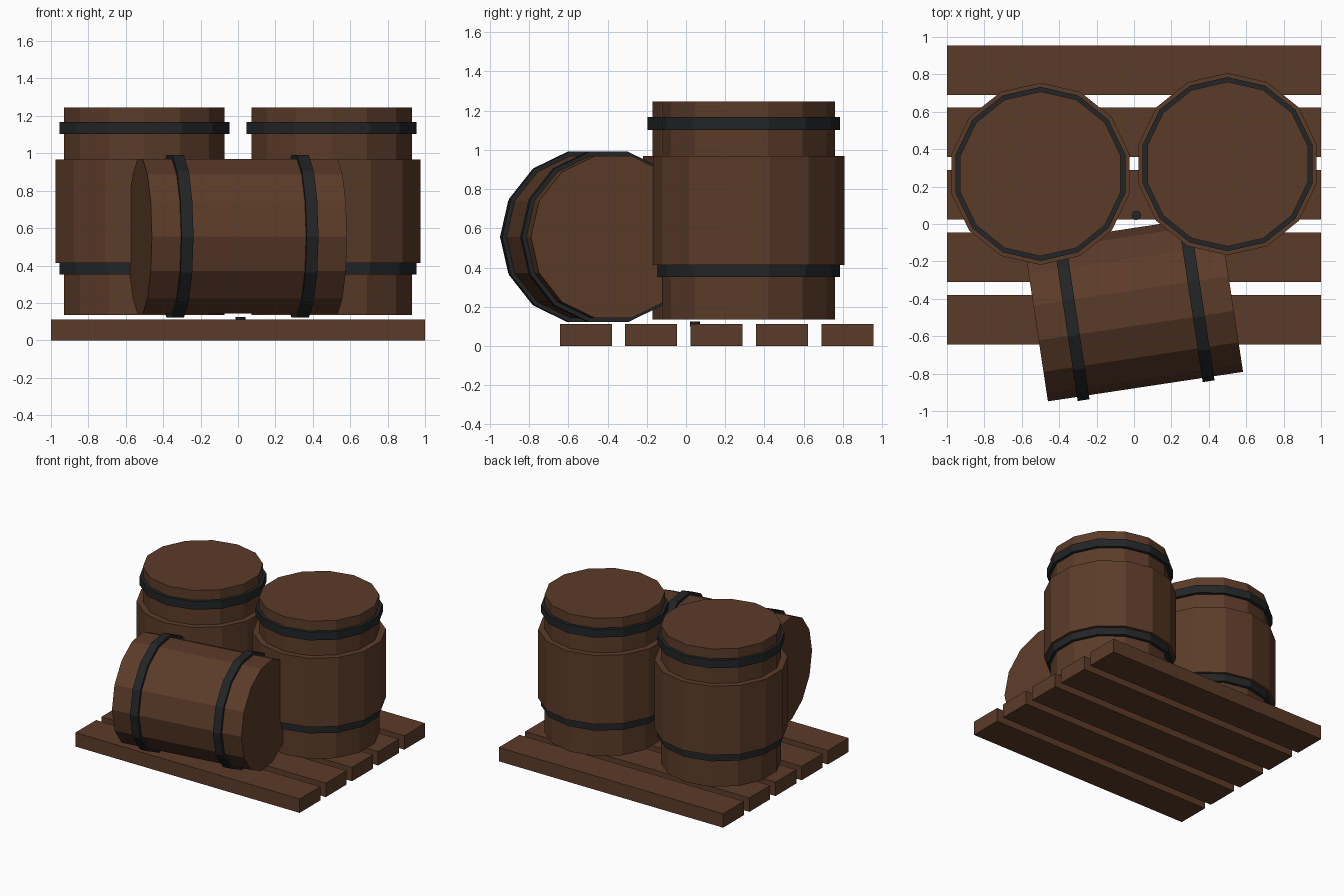
import bpy, bmesh, math
from mathutils import Matrix, Vector

if "Cube" in bpy.data.objects:
    bpy.data.objects.remove(bpy.data.objects["Cube"])

SIDES = 14


def material(name, rgb):
    m = bpy.data.materials.new(name)
    m.diffuse_color = (*rgb, 1.0)
    m.use_nodes = True
    m.node_tree.nodes["Principled BSDF"].inputs["Base Color"].default_value = m.diffuse_color
    return m


wood = material("dark_wood", (0.105, 0.044, 0.022))
iron = material("black_iron", (0.016, 0.018, 0.019))


def add_object(name, bm, mat, matrix=Matrix()):
    bmesh.ops.recalc_face_normals(bm, faces=bm.faces)
    mesh = bpy.data.meshes.new(name)
    bm.to_mesh(mesh)
    bm.free()
    mesh.materials.append(mat)
    ob = bpy.data.objects.new(name, mesh)
    ob.matrix_world = matrix
    bpy.context.collection.objects.link(ob)
    return ob


def prism(name, radius, z0, z1, mat, matrix, sides=SIDES):
    """Flat-sided cylinder along local z with a corner on local +y."""
    bm = bmesh.new()
    ring = []
    for i in range(sides):
        a = math.tau * i / sides
        ring.append(bm.verts.new((radius * math.sin(a), radius * math.cos(a), z0)))
    base = bm.faces.new(ring)
    out = bmesh.ops.extrude_face_region(bm, geom=[base], use_keep_orig=True)
    top = [v for v in out["geom"] if isinstance(v, bmesh.types.BMVert)]
    bmesh.ops.translate(bm, vec=Vector((0, 0, z1 - z0)), verts=top)
    return add_object(name, bm, mat, matrix)


# Pallet planks
for i in range(5):
    bm = bmesh.new()
    bmesh.ops.create_cube(bm, size=1)
    bmesh.ops.scale(bm, vec=(2.0, 0.265, 0.112), verts=bm.verts)
    add_object(f"pallet_plank_{i + 1}", bm, wood,
               Matrix.Translation((0, -0.511 + i * 0.3335, 0.056)))

# Upright barrels: core, wider belly and two hoops
for side, x, y in (("left", -0.5, 0.268), ("right", 0.5, 0.32)):
    place = Matrix.Translation((x, y, 0))
    prism(f"{side}_barrel_body", 0.44, 0.136, 1.246, wood, place)
    prism(f"{side}_barrel_belly", 0.487, 0.413, 0.968, wood, place)
    prism(f"{side}_barrel_lower_hoop", 0.465, 0.352, 0.417, iron, place)
    prism(f"{side}_barrel_upper_hoop", 0.465, 1.102, 1.167, iron, place)

# Barrel lying on its side, turned slightly
lying = (Matrix.Translation((-0.002, -0.45, 0.556))
         @ Matrix.Rotation(0.15, 4, 'Z') @ Matrix.Rotation(math.pi / 2, 4, 'Y'))
prism("lying_barrel_body", 0.424, -0.5275, 0.5275, wood, lying)
for label, pos in (("left", -0.338), ("right", 0.338)):
    prism(f"lying_barrel_{label}_hoop", 0.446, pos - 0.032, pos + 0.032, iron, lying)

# Small iron stud on the pallet between the barrels
prism("pallet_stud", 0.026, 0.10, 0.125, iron,
      Matrix.Translation((0.013, 0.046, 0)), sides=8)
